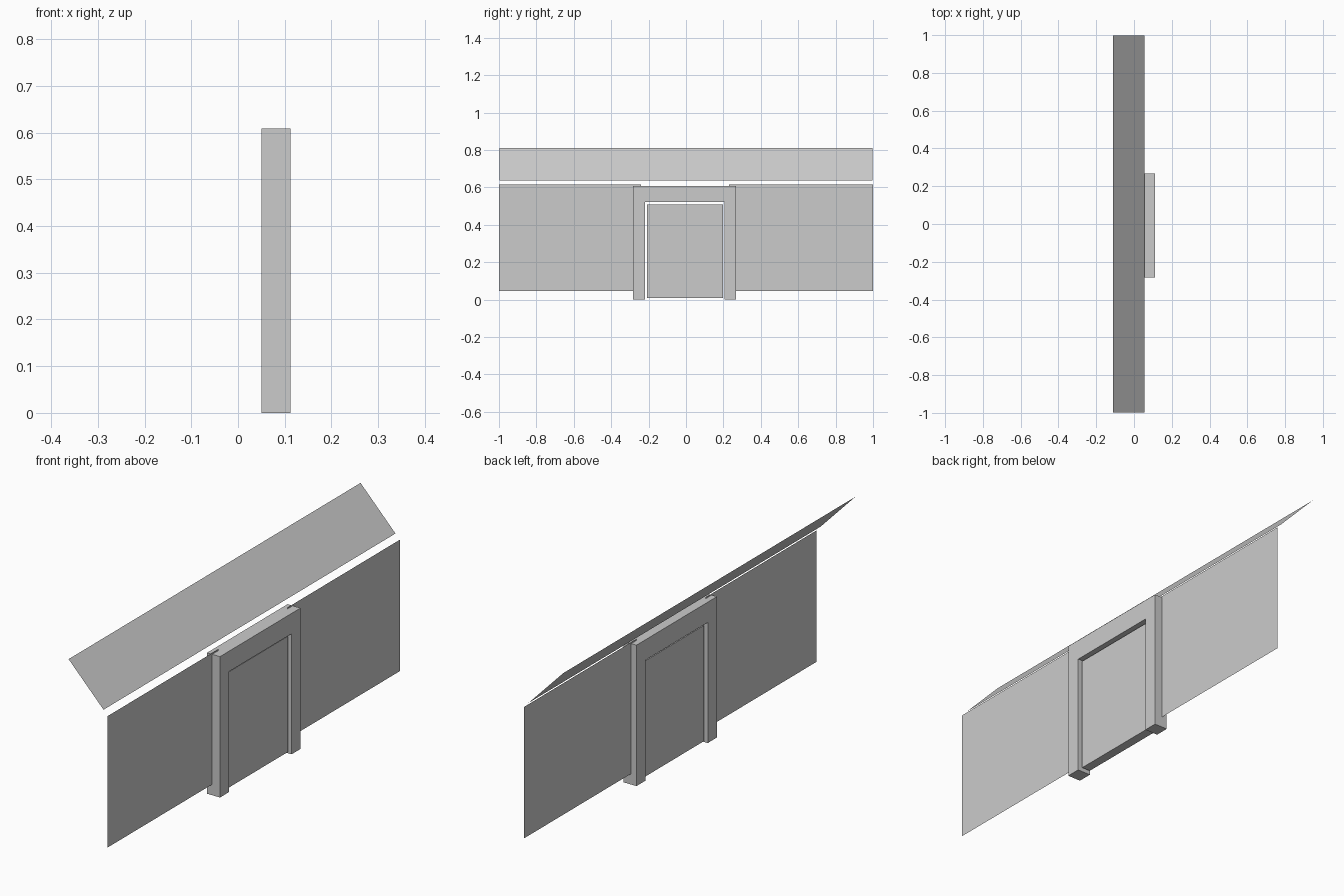
import bpy, bmesh

if "Cube" in bpy.data.objects:
    bpy.data.objects.remove(bpy.data.objects["Cube"])


def finish(name, bm):
    mesh = bpy.data.meshes.new(name)
    bm.to_mesh(mesh)
    bm.free()
    obj = bpy.data.objects.new(name, mesh)
    bpy.context.collection.objects.link(obj)
    return obj


def sheet(name, points):
    """Single flat face."""
    bm = bmesh.new()
    bm.faces.new([bm.verts.new(p) for p in points])
    return finish(name, bm)


def slab(name, outline, x0, x1):
    """Extrude a (y, z) outline from x0 to x1."""
    bm = bmesh.new()
    face = bm.faces.new([bm.verts.new((x0, y, z)) for y, z in outline])
    ext = bmesh.ops.extrude_face_region(bm, geom=[face])
    moved = [g for g in ext["geom"] if isinstance(g, bmesh.types.BMVert)]
    bmesh.ops.translate(bm, verts=moved, vec=(x1 - x0, 0, 0))
    bmesh.ops.recalc_face_normals(bm, faces=bm.faces)
    return finish(name, bm)


# Door frame: one inverted U
slab("door_frame",
     [(-0.283, 0), (-0.22, 0), (-0.22, 0.521), (0.206, 0.521),
      (0.206, 0), (0.267, 0), (0.267, 0.609), (-0.283, 0.609)],
     0.05, 0.112)

# Door leaf, recessed with a gap around it
slab("door", [(-0.209, 0.01), (0.197, 0.01), (0.197, 0.51), (-0.209, 0.51)],
     0.06, 0.1)

# Thin wall sheets, running into the frame on each side
WALL_X, Z0, Z1 = 0.075, 0.047, 0.615
for name, y0, y1 in (("left_wall", -1, -0.24), ("right_wall", 0.23, 1)):
    sheet(name, [(WALL_X, y0, Z0), (WALL_X, y1, Z0),
                 (WALL_X, y1, Z1), (WALL_X, y0, Z1)])

# Sloping roof sheet
sheet("roof", [(0.055, -0.997, 0.637), (0.055, 0.997, 0.637),
               (-0.112, 0.997, 0.811), (-0.112, -0.997, 0.811)])
